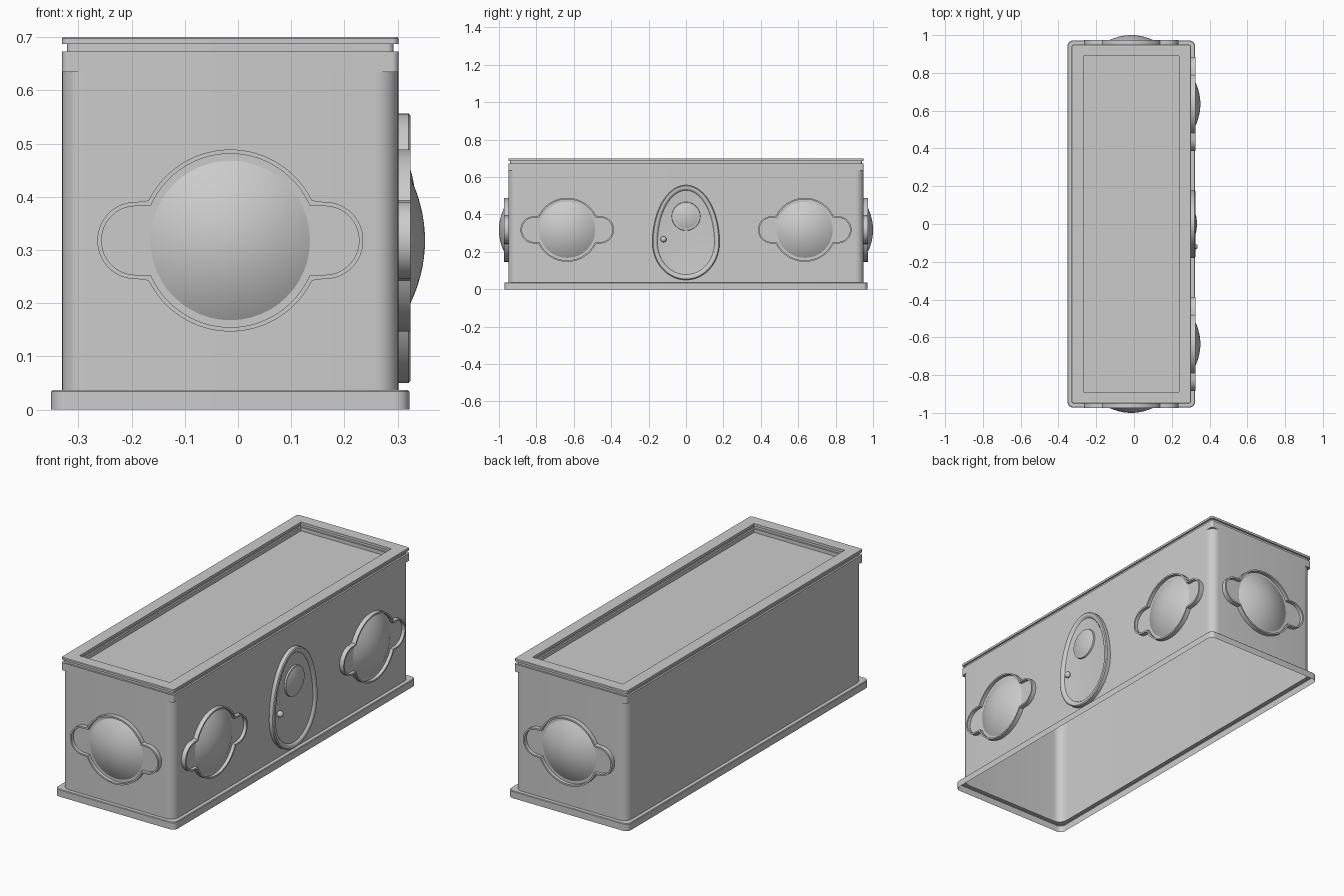
import bpy, math

if "Cube" in bpy.data.objects:
    bpy.data.objects.remove(bpy.data.objects["Cube"])

CX = -0.0145           # body centre in x
HX, HY = 0.316, 0.95   # body half sizes
WALL_X = CX + HX


def loft(name, rings, loc=(0, 0, 0), turn=None, cap=True):
    """Skin a stack of equal-length closed rings and cap the last one."""
    n = len(rings[0])
    verts = [p for r in rings for p in r]
    faces = [(k*n + i, k*n + (i+1) % n, (k+1)*n + (i+1) % n, (k+1)*n + i)
             for k in range(len(rings) - 1) for i in range(n)]
    if cap:
        faces.append(tuple(range((len(rings)-1)*n, len(rings)*n)))
    me = bpy.data.meshes.new(name)
    me.from_pydata(verts, [], faces)
    ob = bpy.data.objects.new(name, me)
    bpy.context.collection.objects.link(ob)
    ob.location = loc
    if turn is not None:   # local z faces out of the wall
        ob.rotation_euler = (math.pi/2, 0, turn)
    bpy.ops.object.select_all(action='DESELECT')
    bpy.context.view_layer.objects.active = ob
    ob.select_set(True)
    bpy.ops.object.shade_smooth_by_angle(angle=math.radians(32))
    return ob


def rounded_rect(hx, hy, r, z, steps=8):
    pts = []
    for k, (sx, sy) in enumerate([(1, 1), (-1, 1), (-1, -1), (1, -1)]):
        for i in range(steps + 1):
            a = math.pi/2 * (k + i/steps)
            pts.append((sx*(hx-r) + r*math.cos(a), sy*(hy-r) + r*math.sin(a), z))
    return pts


def circle(r, z, n=48):
    return [(r*math.cos(2*math.pi*i/n), r*math.sin(2*math.pi*i/n), z) for i in range(n)]


def eared_disc(inset, z, n=144):
    """Large circle with a round ear on each side, sampled by angle."""
    big, ear, off = 0.171 - inset, 0.073 - inset, 0.177
    pts = []
    for i in range(n):
        a = 2*math.pi*(i + 0.5)/n
        c, s = abs(math.cos(a)), abs(math.sin(a))
        d = ear/s
        if d*c > off:
            d = off*c + math.sqrt(max(0, ear*ear - (off*s)**2))
        d = max(d, big)
        pts.append((d*math.cos(a), d*math.sin(a), z))
    return pts


def egg(inset, z, n=72):
    pts = []
    for i in range(n):
        a = 2*math.pi*i/n
        h = 0.307 if math.sin(a) > 0 else 0.2
        pts.append(((0.18-inset)*math.cos(a), (h-inset)*math.sin(a), z))
    return pts


def dome(name, radius, base, height, loc, turn):
    rings = [circle(radius*k, base + height*(1 - k*k))
             for k in (1, .9, .8, .7, .6, .5, .4, .3, .2, .1, .03)]
    return loft(name, rings, loc, turn)


# Plinth and walls, open underneath
loft("case_body", [rounded_rect(*p) for p in [
    (0.337, 0.971, 0.028, 0), (0.337, 0.971, 0.028, 0.034), (0.334, 0.968, 0.026, 0.037),
    (HX, HY, 0.045, 0.037), (HX, HY, 0.045, 0.08), (HX, HY, 0.045, 0.635),
    (HX, HY, 0.012, 0.635), (HX, HY, 0.012, 0.673), (HX-0.009, HY-0.009, 0.012, 0.673)]],
    (CX, 0, 0), cap=False)

# Grooved lid frame with sunken panel
loft("lid", [rounded_rect(*p) for p in [
    (HX-0.009, HY-0.009, 0.012, 0.673), (HX-0.009, HY-0.009, 0.012, 0.687),
    (HX, HY, 0.012, 0.687), (HX, HY, 0.012, 0.698), (HX-0.002, HY-0.002, 0.01, 0.7),
    (0.254, 0.889, 0.002, 0.7), (0.254, 0.889, 0.002, 0.687), (0.262, 0.897, 0.002, 0.687),
    (0.262, 0.897, 0.002, 0.673), (0.254, 0.889, 0.002, 0.673), (0.254, 0.889, 0.002, 0.655)]],
    (CX, 0, 0))

# Eared medallions on both ends and the right side
Q = math.pi/2
for where, loc, turn in [("front", (CX, -HY, 0.318), 0), ("back", (CX, HY, 0.318), 2*Q),
                         ("right_a", (WALL_X, -0.635, 0.318), Q),
                         ("right_b", (WALL_X, 0.635, 0.318), Q)]:
    loft("medallion_rim_" + where, [eared_disc(*p) for p in [
        (0, 0), (0, 0.023), (0.008, 0.023), (0.008, 0.006)]], loc, turn)
    dome("medallion_dome_" + where, 0.16, 0.0, 0.05, loc, turn)

# Egg-shaped lock plate
loft("lock_plate", [egg(*p) for p in [
    (0, 0), (0, 0.019), (0.005, 0.023), (0.016, 0.023), (0.021, 0.021),
    (0.028, 0.013), (0.034, 0.012)]], (WALL_X, 0, 0.25), Q)
loft("lock_ring", [circle(*p) for p in [
    (0.077, 0.01), (0.075, 0.02), (0.066, 0.021)]], (WALL_X, 0, 0.39), Q)
dome("lock_dome", 0.066, 0.021, 0.011, (WALL_X, 0, 0.39), Q)

# Small stud
bpy.ops.mesh.primitive_uv_sphere_add(segments=20, ring_count=12, radius=0.016,
                                     location=(WALL_X + 0.02, -0.12, 0.267))
bpy.context.object.name = "lock_stud"
bpy.ops.object.shade_smooth()
